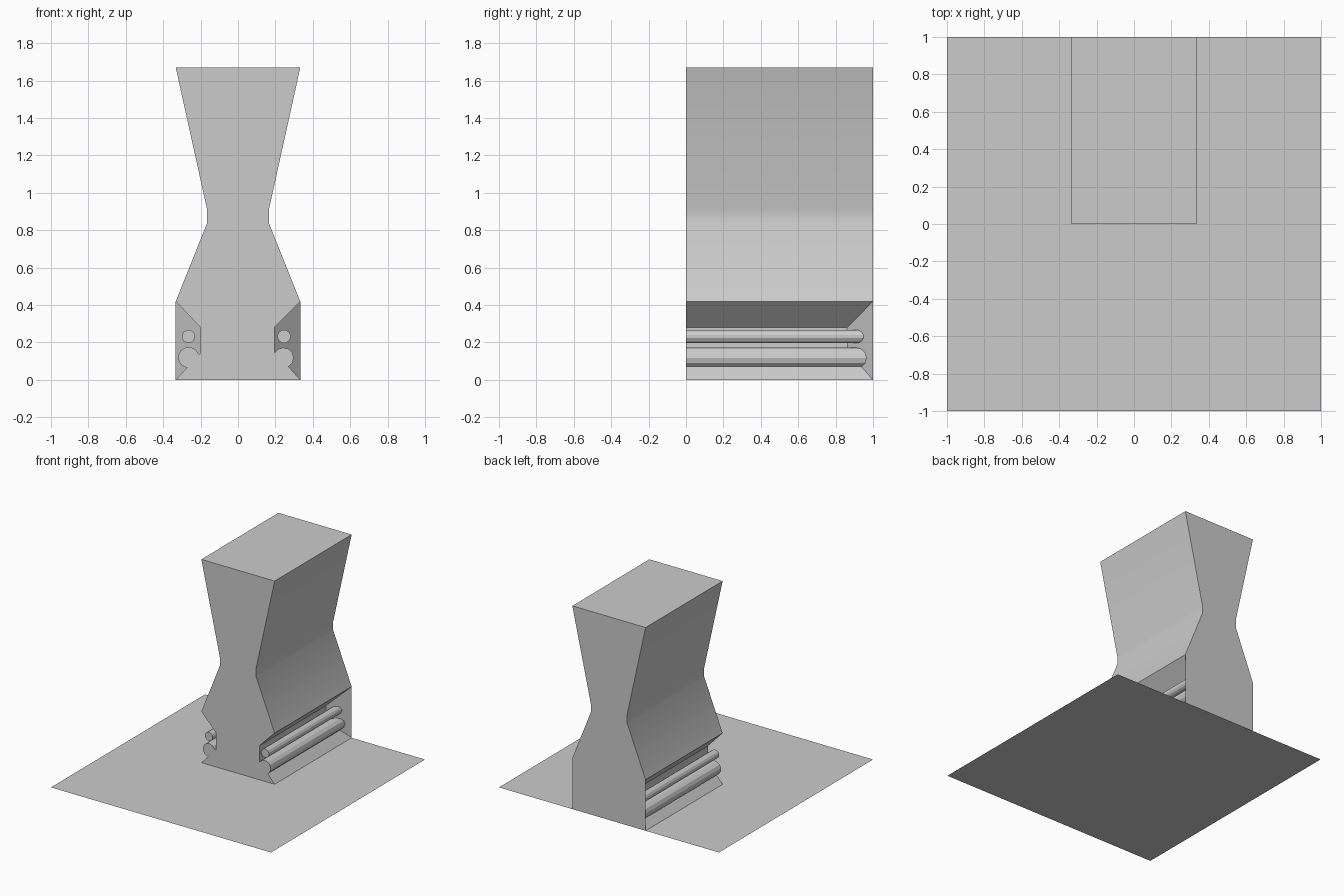
import bpy, bmesh
from math import sin, cos, radians

if "Cube" in bpy.data.objects:
    bpy.data.objects.remove(bpy.data.objects["Cube"])

HALF, REAR = 0.333, 1.0


def arc(cx, cz, r, start, end, steps):
    span = [radians(start + (end - start) * i / steps) for i in range(steps + 1)]
    return [(cx + r * cos(a), cz + r * sin(a)) for a in span]


def mitre(x):
    # recess ends on a 45 degree wall at the rear corner
    return REAR - (HALF - abs(x))


def finish(bm, name):
    bmesh.ops.recalc_face_normals(bm, faces=bm.faces)
    mesh = bpy.data.meshes.new(name)
    bm.to_mesh(mesh)
    bm.free()
    obj = bpy.data.objects.new(name, mesh)
    bpy.context.collection.objects.link(obj)
    return obj


def loft(bm, loop, end):
    """Front loop at y=0 joined to a rear loop at y=end(x)."""
    front = [bm.verts.new((x, 0, z)) for x, z in loop]
    rear = [bm.verts.new((x, end(x, z), z)) for x, z in loop]
    bm.faces.new(front)
    n = len(loop)
    for i in range(n):
        j = (i + 1) % n
        bm.faces.new((front[i], front[j], rear[j], rear[i]))
    return rear


# Base plate
bpy.ops.mesh.primitive_plane_add(size=2)
bpy.context.object.name = "base_plate"

# Pillar: waisted upper part above recessed, beaded sides
upper = [(HALF, 1.67), (0.165, 0.91), (0.165, 0.84)]
right = ([(HALF, 0.42), (0.195, 0.28)]
         + arc(0.243, 0.118, 0.055, 150, -60, 7) + [(HALF, 0)])
left = ([(HALF, 0.42), (0.2, 0.28), (0.2, 0.14)]
        + arc(0.264, 0.12, 0.056, 160, -80, 8) + [(HALF, 0)])
loop = upper + right + [(-x, z) for x, z in reversed(upper + left)]
bm = bmesh.new()
rear = loft(bm, loop, lambda x, z: REAR if z > 0.42 else mitre(x))
nu, nr, nl = len(upper), len(right), len(left)
r_chain = rear[nu:nu + nr]
l_chain = rear[nu + nr:nu + nr + nl]
bm.faces.new(r_chain)
bm.faces.new(l_chain)
bm.faces.new(rear[:nu] + [r_chain[0], r_chain[-1], l_chain[0], l_chain[-1]]
             + rear[nu + nr + nl:])
pillar = finish(bm, "pillar")
bpy.ops.object.select_all(action='DESELECT')
pillar.select_set(True)
bpy.context.view_layer.objects.active = pillar
bpy.ops.object.shade_smooth_by_angle(angle=radians(25))

# Free rods running along each recess
for name, cx in (("right_rod", 0.246), ("left_rod", -0.265)):
    bm = bmesh.new()
    end = loft(bm, arc(cx, 0.232, 0.036, 15, 345, 11), lambda x, z: mitre(x))
    bm.faces.new(end)
    finish(bm, name)
